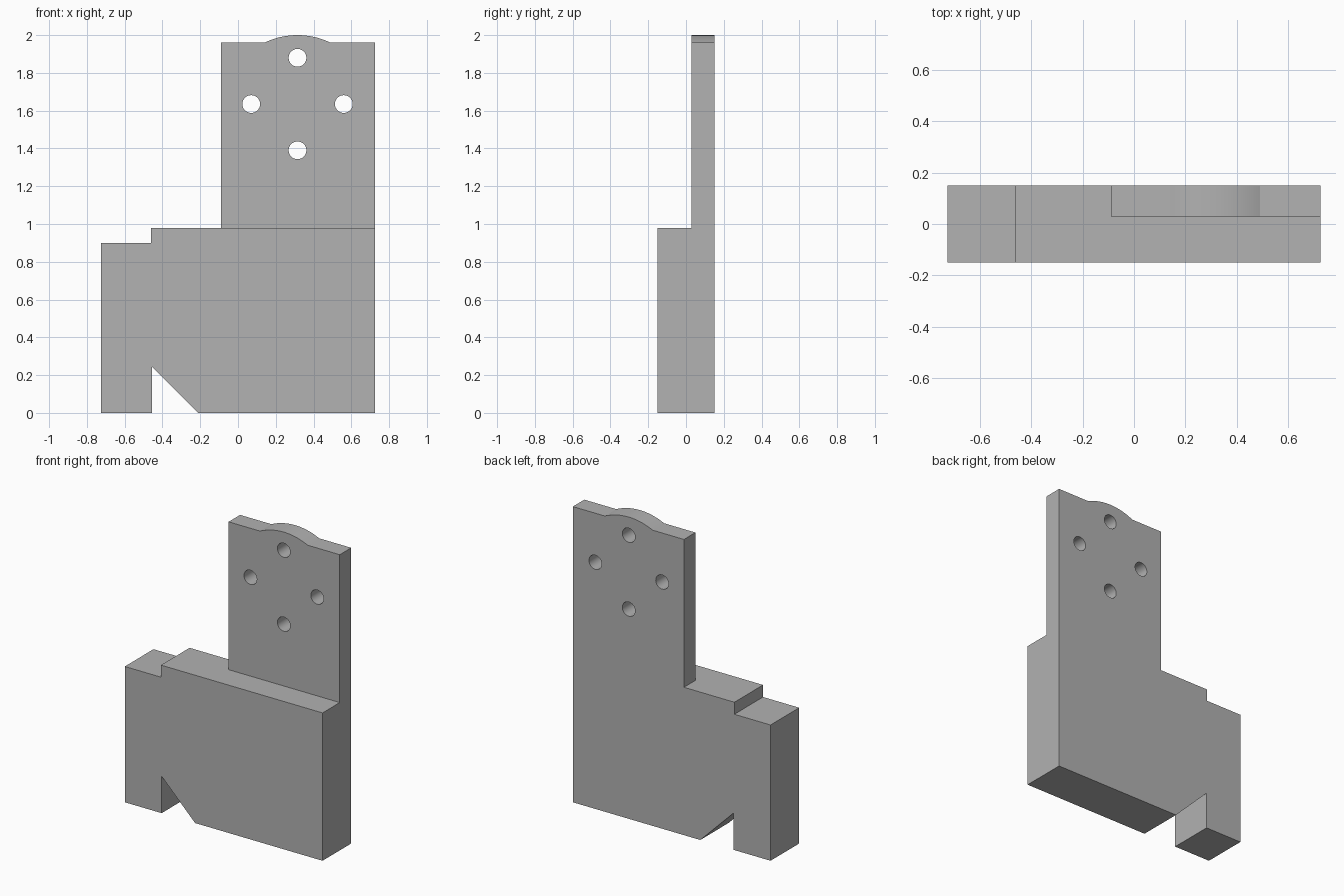
import bpy
import bmesh
import math

cube = bpy.data.objects.get("Cube")
if cube:
    bpy.data.objects.remove(cube, do_unlink=True)

grey = bpy.data.materials.new("plain grey")
grey.use_nodes = True
grey.diffuse_color = (0.445, 0.445, 0.445, 1)
grey.node_tree.nodes["Principled BSDF"].inputs["Base Color"].default_value = grey.diffuse_color

BACK, FRONT, PLATE_FRONT = 0.15, -0.15, 0.03
RIGHT_EDGE, PLATE_EDGE, LEFT_EDGE = -0.725, -0.09, 0.725
SHOULDER, PLATE_TOP, TOP = 0.98, 1.96, 2.0
HOLE_X, HOLE_Z, HOLE_SPACING, HOLE_RADIUS = 0.315, 1.635, 0.245, 0.047


def prism(name, outline, y0, y1):
    """Extrude an (x, z) outline from y0 to y1."""
    bm = bmesh.new()
    face = bm.faces.new([bm.verts.new((x, y0, z)) for x, z in outline])
    moved = bmesh.ops.extrude_face_region(bm, geom=[face])["geom"]
    verts = [v for v in moved if isinstance(v, bmesh.types.BMVert)]
    bmesh.ops.translate(bm, verts=verts, vec=(0, y1 - y0, 0))
    bmesh.ops.recalc_face_normals(bm, faces=bm.faces)
    mesh = bpy.data.meshes.new(name)
    bm.to_mesh(mesh)
    bm.free()
    mesh.materials.append(grey)
    obj = bpy.data.objects.new(name, mesh)
    bpy.context.collection.objects.link(obj)
    return obj


def arc(cx, cz, radius, start, end, steps):
    return [(cx + radius * math.cos(start + (end - start) * i / steps),
             cz + radius * math.sin(start + (end - start) * i / steps))
            for i in range(steps + 1)]


def cut(obj, cutter):
    cutter.hide_render = True
    mod = obj.modifiers.new("cut", "BOOLEAN")
    mod.operation, mod.solver, mod.object = "DIFFERENCE", "EXACT", cutter
    bpy.context.view_layer.objects.active = obj
    bpy.ops.object.modifier_apply(modifier=mod.name)
    bpy.data.objects.remove(cutter, do_unlink=True)


# Crown arc on top of the plate, from its width and rise
half, rise = 0.175, TOP - PLATE_TOP
radius = (half ** 2 + rise ** 2) / (2 * rise)
spread = math.asin(half / radius)
crown = arc(HOLE_X, TOP - radius, radius,
            math.pi / 2 - spread, math.pi / 2 + spread, 24)

# Whole bracket outline, with the stepped shoulder and the bottom notch
outline = [(RIGHT_EDGE, 0), (-0.455, 0), (-0.455, 0.245), (-0.21, 0),
           (LEFT_EDGE, 0), (LEFT_EDGE, PLATE_TOP), *crown,
           (PLATE_EDGE, PLATE_TOP), (PLATE_EDGE, SHOULDER),
           (-0.46, SHOULDER), (-0.46, 0.90), (RIGHT_EDGE, 0.90)]
bracket = prism("bracket", outline, FRONT, BACK)

# Thin the upper plate from the front
relief = [(-1, SHOULDER), (1, SHOULDER), (1, 2.2), (-1, 2.2)]
cut(bracket, prism("plate_relief", relief, FRONT - 0.1, PLATE_FRONT))

# Four holes around a circle
for i in range(4):
    angle = i * math.pi / 2
    ring = arc(HOLE_X + HOLE_SPACING * math.cos(angle),
               HOLE_Z + HOLE_SPACING * math.sin(angle),
               HOLE_RADIUS, 0, math.tau, 32)[:-1]
    cut(bracket, prism("hole_cutter", ring, FRONT - 0.1, BACK + 0.1))

# Smooth the crown and holes, keep the other edges sharp
bpy.ops.object.select_all(action="DESELECT")
bracket.select_set(True)
bpy.context.view_layer.objects.active = bracket
bpy.ops.object.shade_smooth_by_angle(angle=math.radians(20))
